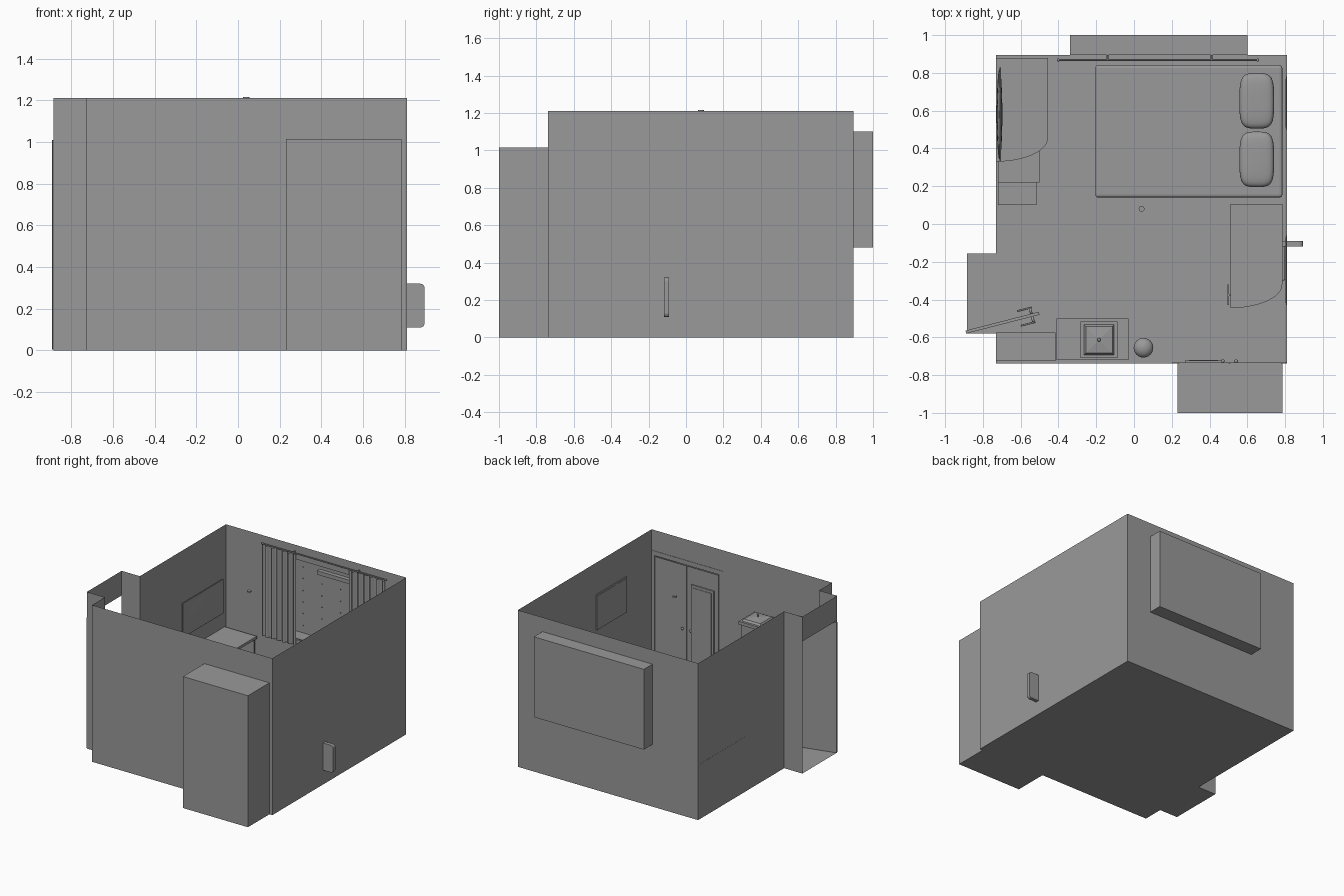
import bpy, bmesh, math
from mathutils import Matrix, Vector

if "Cube" in bpy.data.objects:
    bpy.data.objects.remove(bpy.data.objects["Cube"])

GREY = bpy.data.materials.new("dark_grey")
GREY.diffuse_color = (.32, .32, .32, 1)
GREY.use_nodes = True
GREY.node_tree.nodes["Principled BSDF"].inputs["Base Color"].default_value = GREY.diffuse_color


def mesh(name, verts, faces):
    me = bpy.data.meshes.new(name)
    me.from_pydata(verts, [], faces)
    me.materials.append(GREY)
    ob = bpy.data.objects.new(name, me)
    bpy.context.collection.objects.link(ob)
    return ob


def from_bm(name, bm, smooth=False):
    bmesh.ops.recalc_face_normals(bm, faces=bm.faces)
    ob = mesh(name, [], [])
    bm.to_mesh(ob.data)
    bm.free()
    for p in ob.data.polygons:
        p.use_smooth = smooth
    return ob


def box(name, x0, x1, y0, y1, z0, z1, bevel=0, segs=3):
    bm = bmesh.new()
    bmesh.ops.create_cube(bm, size=1, matrix=Matrix.Translation(
        ((x0 + x1) / 2, (y0 + y1) / 2, (z0 + z1) / 2)) @ Matrix.Diagonal((x1 - x0, y1 - y0, z1 - z0, 1)))
    ob = from_bm(name, bm)
    if bevel:
        m = ob.modifiers.new("bevel", "BEVEL")
        m.width, m.segments = bevel, segs
    return ob


def cyl(name, a, b, r, r2=None, n=16, smooth=True):
    a, b = Vector(a), Vector(b)
    bm = bmesh.new()
    rot = (b - a).to_track_quat('Z', 'Y').to_matrix().to_4x4()
    bmesh.ops.create_cone(bm, cap_ends=True, segments=n, radius1=r, radius2=r if r2 is None else r2,
                          depth=(b - a).length, matrix=Matrix.Translation((a + b) / 2) @ rot)
    return from_bm(name, bm, smooth)


def ball(name, c, r, scale=(1, 1, 1), n=16):
    bm = bmesh.new()
    bmesh.ops.create_uvsphere(bm, u_segments=n, v_segments=max(4, n // 2), radius=r,
                              matrix=Matrix.Translation(c) @ Matrix.Diagonal((*scale, 1)))
    return from_bm(name, bm, True)


def prism(name, pts, z0, z1):
    n = len(pts)
    v = [(x, y, z) for z in (z0, z1) for x, y in pts]
    f = [tuple(range(n))[::-1], tuple(range(n, 2 * n))]
    return mesh(name, v, f + [(i, (i + 1) % n, n + (i + 1) % n, n + i) for i in range(n)])


def wall(name, a, b, z0=0, z1=1.21):
    return mesh(name, [(*a, z0), (*b, z0), (*b, z1), (*a, z1)], [(0, 1, 2, 3)])


def frame(name, axis, at, out, u0, u1, z0, z1, w=0.012):
    """Flat framed panel standing off a wall; axis is the wall normal."""
    for k, (i, d) in enumerate(((0, out), (w, out * 1.3))):
        lo, hi = sorted((at, at + d))
        s = (u0 + i, u1 - i)
        r = (lo, hi) + s if axis == 'x' else s + (lo, hi)
        box(name + ("_panel" if k else "_frame"), *r, z0 + i, z1 - i)


# Room shell: thin walls without a ceiling
X0, X1, Y0, Y1 = -0.73, 0.81, -0.738, 0.895
plan = [(X0, Y0), (X1, Y0), (X1, Y1), (X0, Y1), (X0, -.155), (-.885, -.155), (-.885, -.58), (X0, -.58)]
mesh("floor", [(x, y, 0) for x, y in plan], [tuple(range(8))])
for i in (1, 3, 4, 6, 7):
    wall("wall", plan[i], plan[(i + 1) % 8])
wall("wall_above_entry", plan[5], plan[6], 1.02)
wall("front_wall", (X0, Y0), (.23, Y0))
wall("front_wall_edge", (.785, Y0), (X1, Y0))
wall("wall_above_closet", (.23, Y0), (.785, Y0), 1.015)
wall("back_wall_left", (X0, Y1), (-.34, Y1))
wall("back_wall_right", (.6, Y1), (X1, Y1))
wall("back_wall_under", (-.34, Y1), (.6, Y1), 0, .48)
wall("back_wall_over", (-.34, Y1), (.6, Y1), 1.1)


def niche(name, x0, x1, y0, y1, z0, z1):
    v = [(x, y, z) for y in (y0, y1) for x, z in ((x0, z0), (x1, z0), (x1, z1), (x0, z1))]
    mesh(name, v, [(4, 5, 6, 7)] + [(i, (i + 1) % 4, 4 + (i + 1) % 4, 4 + i) for i in range(4)])


niche("window_bay", -.34, .6, Y1, 1.0, .48, 1.1)
niche("closet", .23, .785, Y0, -1.0, 0, 1.015)
box("window_sill", -.338, .598, .897, .997, .483, .49)
box("window_rail", 0, .4, .965, .997, .99, 1.02)
for i in range(6):
    for j in range(6):
        ball("window_stud", (-.3 + i * .16, .994, .55 + j * .09), .004, n=8)

# Closet doors, trim, knobs and mirror
for x0, x1, k in ((.235, .503, .47), (.507, .78, .54)):
    box("closet_door", x0, x1, Y0, Y0 + .005, .005, 1.01)
    ball("closet_knob", (k, Y0 + .012, .52), .01, n=12)
box("closet_trim_top", .2, X1, Y0 + .001, Y0 + .004, 1.015, 1.05)
box("closet_trim_side", .2, .23, Y0 + .001, Y0 + .004, 0, 1.05)
frame("door_mirror", 'y', Y0 + .003, .012, .27, .465, .2, .88, .02)

# Entry door standing open, hinged at the alcove corner
ang = math.atan2(.1, .39)
hinge = Matrix.Translation((-.89, -.572, 0)) @ Matrix.Rotation(ang, 4, 'Z')
door = [box("entry_door", 0, .4, -.008, .008, .005, 1.01)]
for s in (-1, 1):
    door.append(cyl("door_handle_stem", (.36, s * .008, .48), (.36, s * .04, .48), .007))
    door.append(box("door_handle", .29, .37, s * .04 - .005, s * .04 + .005, .474, .486, .003))
for o in door:
    o.matrix_world = hinge

# Curtains and rod
for x0, x1 in ((-.395, -.11), (.34, .65)):
    n = 48
    pts = [(x0 + (x1 - x0) * i / n, .866 + .011 * math.sin(i / n * 12 * math.pi)) for i in range(n + 1)]
    v = [(x, y, z) for z in (.45, 1.155) for x, y in pts]
    ob = mesh("curtain", v, [(i, i + 1, n + 2 + i, n + 1 + i) for i in range(n)])
    for p in ob.data.polygons:
        p.use_smooth = True
cyl("curtain_rod", (-.4, .868, 1.16), (.655, .868, 1.16), .005)
for x in (-.14, .41):
    cyl("rod_bracket", (x, .868, 1.16), (x, Y1, 1.16), .005)
for x in (-.4, .655):
    ball("rod_end", (x, .868, 1.16), .008)

# Bed with two pillows
box("bed_base", -.195, .78, .15, .83, 0, .14)
box("mattress", -.205, .785, .14, .84, .13, .27, .015)
for y in (.342, .652):
    p = box("pillow", .558, .742, y - .147, y + .147, .265, .355)
    m = p.modifiers.new("round", "SUBSURF")
    m.levels = m.render_levels = 3
    bm = bmesh.new()
    bm.from_mesh(p.data)
    bmesh.ops.subdivide_edges(bm, edges=bm.edges, cuts=1, use_grid_fill=True)
    bm.to_mesh(p.data)
    bm.free()
    for f in p.data.polygons:
        f.use_smooth = True


# Two matching desks with one curved end
def desk(x, y):
    arc = [(x + .275 * math.sin(t), y + .125 - .125 * math.cos(t))
           for t in (i * math.pi / 24 for i in range(13))]
    prism("desk_top", arc + [(x + .275, y + .55), (x, y + .55)], .405, .425)
    box("desk_end", x + .01, x + .265, y + .53, y + .545, 0, .405)
    box("desk_leg_panel", x + .01, x + .12, y + .06, y + .075, 0, .405)
    box("desk_back", x + .005, x + .015, y + .06, y + .54, .25, .405)


desk(-.731, .33)
desk(.51, -.445)
box("drawer_unit", .515, .58, -.43, -.31, .05, .4)
for z in (.12, .23, .34):
    box("drawer_handle", .495, .503, -.43, -.32, z, z + .01)
    box("drawer_handle_post", .503, .516, -.38, -.37, z, z + .01)

# Chair pushed under the desk, its rounded back reaching past the wall
r = .02
rim = []
for k, (px, pz) in enumerate(((.875, .3), (.71, .3), (.71, .13), (.875, .13))):
    for j in range(5):
        t = (k + j / 4) * math.pi / 2
        rim.append((px + r * math.cos(t), pz + r * math.sin(t)))
prism("chair_back", rim, .09, .118).matrix_world = Matrix.Rotation(math.pi / 2, 4, 'X')
box("chair_seat", .7, .8, -.3, -.1, .16, .18, .008)
for x in (.71, .785):
    for y in (-.29, -.12):
        cyl("chair_leg", (x, y, 0), (x, y, .165), .007, n=8)

# Wall television with a bulged back, and low cabinets beside the desk
box("television", -.712, -.703, .33, .83, .555, .82, .003)
ball("television_back", (-.712, .58, .69), 1, (.015, .24, .12), 24)
box("side_cabinet", -.72, -.5, .22, .4, 0, .34)
box("low_cabinet", -.72, -.515, .1, .22, 0, .2)

# Wall mirror and picture on the right wall
frame("wall_mirror", 'x', X1, -.006, -.43, -.06, .69, .965)
frame("bed_picture", 'x', X1, -.006, .5, .78, .62, .86)

# Front wall furniture: bench, cabinet, square lantern and bin
box("bench", X0, -.415, -.725, -.575, 0, .22)
box("cabinet", -.41, -.03, -.72, -.5, 0, .42)
cx, cy = -.185, -.613


def square(name, z0, z1, h0, h1):
    bm = bmesh.new()
    r = Matrix.Translation((cx, cy, (z0 + z1) / 2)) @ Matrix.Rotation(math.pi / 4, 4, 'Z')
    bmesh.ops.create_cone(bm, cap_ends=True, segments=4, radius1=h0 * 2 ** .5, radius2=h1 * 2 ** .5,
                          depth=z1 - z0, matrix=r)
    return from_bm(name, bm)


square("lantern_base", .42, .45, .095, .095)
square("lantern_body", .45, .80, .085, .085)
square("lantern_rim", .80, .825, .097, .097)
square("lantern_lid", .825, .84, .08, .07)
square("lantern_cap", .84, .848, .07, .008)
cyl("lantern_stem", (cx, cy, .845), (cx, cy, .868), .004)
ball("lantern_knob", (cx, cy, .87), .009)
cyl("bin", (.05, -.655, 0), (.05, -.655, .15), .042, .052, 24)
ball("bin_lid", (.05, -.655, .15), .052, (1, 1, .7), 24)

# Small detector at ceiling height
cyl("ceiling_detector", (.04, .08, 1.205), (.04, .08, 1.215), .015, n=20)

# Keep crisp edges on the smooth parts
bpy.ops.object.select_all(action='DESELECT')
for o in bpy.context.collection.objects:
    if o.name.startswith(("bin", "ceiling", "curtain_rod", "lantern_stem", "rod_bracket", "chair_leg")):
        o.select_set(True)
        bpy.context.view_layer.objects.active = o
bpy.ops.object.shade_smooth_by_angle()
